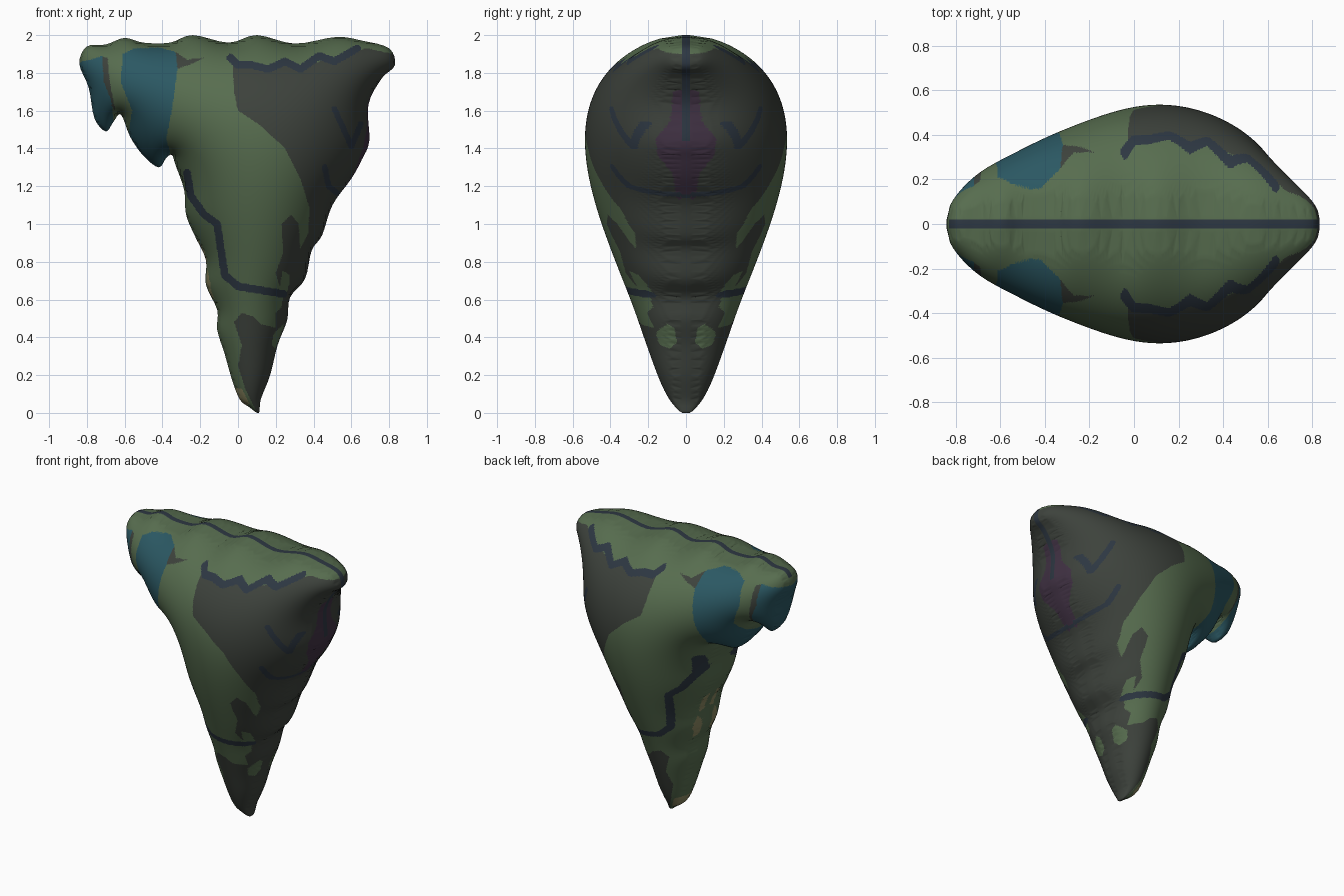
import bpy
import bmesh
from math import sqrt
from mathutils import Vector
from mathutils.geometry import delaunay_2d_cdt, intersect_point_line

default_cube = bpy.data.objects.get("Cube")
if default_cube:
    bpy.data.objects.remove(default_cube, do_unlink=True)

STEP = 0.0133
RIM = 0.02


# ---------- helpers ----------
def linear(channel):
    c = channel / 255
    return c / 12.92 if c <= 0.04045 else ((c + 0.055) / 1.055) ** 2.4


def make_material(name, rgb):
    colour = [linear(c) for c in rgb] + [1]
    material = bpy.data.materials.new(name)
    material.use_nodes = True
    material.diffuse_color = colour
    shader = material.node_tree.nodes["Principled BSDF"]
    shader.inputs["Base Color"].default_value = colour
    shader.inputs["Roughness"].default_value = 0.9
    return material


def smooth_loop(points, cuts):
    """Closed rounded curve through the points."""
    loop, count = [], len(points)
    for i in range(count):
        a, b, c, d = (Vector(points[(i + k) % count]) for k in (-1, 0, 1, 2))
        for k in range(cuts):
            t = k / cuts
            loop.append(b + t * (c - a) / 2 + t * t * (2 * a - 5 * b + 4 * c - d) / 2
                        + t ** 3 * (3 * b - a - 3 * c + d) / 2)
    return loop


def inside(x, z, polygon):
    result = False
    ax, az = polygon[-1]
    for bx, bz in polygon:
        if (az > z) != (bz > z) and x < ax + (z - az) * (bx - ax) / (bz - az):
            result = not result
        ax, az = bx, bz
    return result


def near_path(point, path, width):
    for a, b in zip(path, path[1:]):
        a, b = Vector(a), Vector(b)
        t = intersect_point_line(point, a, b)[1]
        if (a.lerp(b, min(max(t, 0), 1)) - point).length < width:
            return True
    return False


# ---------- outline of the body ----------
outline = smooth_loop([
    (-.84, 1.85), (-.8, 1.94), (-.7, 1.95), (-.6, 1.985), (-.5, 1.96), (-.36, 1.96),
    (-.24, 2), (-.05, 1.96), (.1, 2), (.3, 1.955), (.52, 1.99), (.66, 1.97),
    (.8, 1.93), (.83, 1.84), (.76, 1.77), (.69, 1.63), (.695, 1.44), (.655, 1.34),
    (.6, 1.24), (.5, 1.1), (.445, .94), (.39, .86), (.355, .71), (.275, .61), (.26, .49),
    (.21, .36), (.17, .2), (.12, .07), (.11, 0), (.06, .03), (.01, .07), (-.03, .17),
    (-.07, .31), (-.11, .44), (-.11, .545), (-.17, .68), (-.17, .81), (-.23, .94),
    (-.275, 1.05), (-.285, 1.18), (-.33, 1.31), (-.35, 1.365), (-.38, 1.35), (-.42, 1.3),
    (-.5, 1.36), (-.57, 1.46), (-.62, 1.58), (-.66, 1.54), (-.7, 1.49), (-.76, 1.56),
    (-.79, 1.72)], 4)
shape = [tuple(p) for p in outline]

# ---------- inflate: relax a membrane over the outline ----------
cells = {}
for i in range(-65, 66):
    for j in range(152):
        if inside(i * STEP, j * STEP, shape):
            cells[i, j] = len(cells)


def gap_to_edge(i, j, di, dj):
    low, high = 0, 1
    for _ in range(6):
        mid = (low + high) / 2
        if inside((i + di * mid) * STEP, (j + dj * mid) * STEP, shape):
            low = mid
        else:
            high = mid
    return max(low, 0.1)


stencils, grid_points = [], []
for (i, j), index in cells.items():
    neighbours, weight, nearest = [], 0, 1
    for di, dj in ((1, 0), (-1, 0), (0, 1), (0, -1)):
        other = cells.get((i + di, j + dj))
        if other is None:
            gap = gap_to_edge(i, j, di, dj)
            weight += 1 / gap
            nearest = min(nearest, gap)
        else:
            neighbours.append(other)
            weight += 1
    stencils.append((index, neighbours, weight))
    if nearest > 0.4:
        grid_points.append((i, j))

height = [0.1] * len(cells)
source = 3 * STEP * STEP
for _ in range(260):
    for index, neighbours, weight in stencils:
        total = source
        for n in neighbours:
            total += height[n]
        height[index] += 1.93 * (total / weight - height[index])

# ---------- mesh of the front half ----------
rim_count = len(outline)
flat = outline + [Vector((i * STEP, j * STEP)) for i, j in grid_points]
rim_edges = [(k, (k + 1) % rim_count) for k in range(rim_count)]
points, _, faces, origin, _, _ = delaunay_2d_cdt(flat, rim_edges, [], 1, 1e-5)

bm = bmesh.new()
for point, ids in zip(points, origin):
    depth = RIM
    if ids and min(ids) >= rim_count:
        cell = cells[grid_points[ids[0] - rim_count]]
        depth += sqrt(max(height[cell], 0))
    bm.verts.new((point.x, -depth, point.y))
bm.verts.ensure_lookup_table()
for face in faces:
    bm.faces.new([bm.verts[k] for k in face])

# Refine the steep border, then everything once, so painted patches stay crisp
steep = [e for e in bm.edges if e.calc_length() > 0.045 and not e.is_boundary]
bmesh.ops.subdivide_edges(bm, edges=steep, cuts=2)
bmesh.ops.triangulate(bm, faces=bm.faces[:])
bmesh.ops.subdivide_edges(bm, edges=bm.edges[:], cuts=1, use_grid_fill=True)

# ---------- colours ----------
palette = {
    "moss_green": (87, 109, 79), "charcoal": (61, 66, 60), "teal": (43, 88, 99),
    "navy": (45, 55, 66), "plum": (65, 50, 68), "tan": (136, 132, 94)}
slots = list(palette)
samples = [(f, f.calc_center_median()) for f in bm.faces]


def paint_patch(colour, polygon):
    for face, c in samples:
        if inside(c.x, c.z, polygon):
            face.material_index = slots.index(colour)


def paint_edge_patch(colour, side, polygon):
    """Patch drawn on the narrow side facing +x or -x."""
    for face, c in samples:
        if c.x * side > 0 and inside(-c.y, c.z, polygon):
            face.material_index = slots.index(colour)


def paint_stroke(colour, path, width=0.02):
    for face, c in samples:
        if near_path(Vector((c.x, c.z)), path, width):
            face.material_index = slots.index(colour)


# Large dark flank and dark tip
paint_patch("charcoal", [
    (-.03, 1.87), (-.02, 1.7), (0, 1.6), (.12, 1.52), (.25, 1.4), (.33, 1.24), (.38, 1.08),
    (.37, .95), (.33, .87), (.32, 1), (.28, 1.05), (.23, 1), (.24, .85), (.2, .74),
    (.23, .64), (.4, .64), (.6, 1.1), (.9, 1.8), (.82, 1.9), (.68, 1.93), (.4, 1.85), (.2, 1.83)])
paint_patch("charcoal", [
    (-.02, .48), (.02, .53), (.08, .51), (.12, .47), (.2, .45), (.2, .53), (.3, .62),
    (.3, .3), (.15, -.1), (.1, 0), (.04, .12), (0, .25), (.02, .36)])
# Teal lobes with dark notches
paint_patch("teal", [
    (-.61, 1.9), (-.55, 1.93), (-.42, 1.935), (-.33, 1.91), (-.32, 1.82), (-.35, 1.6),
    (-.38, 1.45), (-.36, 1.38), (-.42, 1.2), (-.6, 1.35), (-.56, 1.6), (-.62, 1.75)])
paint_patch("charcoal", [(-.73, 1.89), (-.69, 1.88), (-.68, 1.76), (-.65, 1.6), (-.72, 1.7)])
paint_patch("teal", [
    (-.9, 1.84), (-.78, 1.87), (-.72, 1.89), (-.71, 1.75), (-.67, 1.65), (-.65, 1.45), (-.9, 1.45)])
paint_patch("charcoal", [(-.33, 1.91), (-.27, 1.87), (-.18, 1.88), (-.24, 1.85), (-.32, 1.82)])
# Small patches on the narrow sides
paint_edge_patch("charcoal", 1, [(0, .5), (.16, .5), (.19, .62), (.16, .72), (0, .72)])
paint_edge_patch("moss_green", 1, [(.17, .63), (.24, .63), (.3, .75), (.25, .73)])
paint_edge_patch("moss_green", 1, [
    (.05, .37), (.09, .34), (.14, .36), (.16, .42), (.1, .47), (.06, .45)])
paint_edge_patch("plum", 1, [
    (0, 1.72), (.07, 1.7), (.08, 1.55), (.16, 1.45), (.15, 1.36), (.07, 1.27), (.05, 1.13), (0, 1.13)])
paint_edge_patch("tan", -1, [(.05, .62), (.1, .6), (.14, .7), (.1, .77), (.06, .73)])
paint_edge_patch("tan", -1, [(.03, .8), (.08, .79), (.1, .9), (.04, .93)])
paint_patch("tan", [(-.02, .13), (.02, .13), (.06, .05), (.03, .02)])
# Painted lines
paint_stroke("navy", [(-.04, 1.88), (0, 1.84), (.08, 1.84), (.16, 1.82), (.25, 1.86),
                      (.33, 1.82), (.43, 1.89), (.51, 1.86), (.63, 1.93)])
paint_stroke("navy", [(-.27, 1.27), (-.25, 1.15), (-.18, 1.05), (-.11, 1), (-.09, .86),
                      (-.07, .73), (0, .67), (.12, .65), (.24, .63)])
paint_stroke("navy", [(.51, 1.61), (.56, 1.5), (.6, 1.41), (.65, 1.53)], 0.015)
paint_stroke("navy", [(.46, 1.3), (.48, 1.2), (.53, 1.16)], 0.015)

# ---------- seam band, then mirror to the back ----------
border = [e for e in bm.edges if e.is_boundary]
for edge in border:
    neighbour = edge.link_faces[0]
    middle = (edge.verts[0].co + edge.verts[1].co) / 2
    extruded = bmesh.ops.extrude_edge_only(bm, edges=[edge])["geom"]
    on_crest = middle.z > 1.9 or (middle.x > 0.3 and middle.z > 1.45)
    for item in extruded:
        if isinstance(item, bmesh.types.BMVert):
            item.co.y = 0
        elif isinstance(item, bmesh.types.BMFace):
            item.material_index = slots.index("navy") if on_crest else neighbour.material_index
seam = [v for v in bm.verts if abs(v.co.y) < RIM / 2]
bmesh.ops.remove_doubles(bm, verts=seam, dist=1e-5)
bmesh.ops.recalc_face_normals(bm, faces=bm.faces[:])
for face in bm.faces:
    face.smooth = True

mesh = bpy.data.meshes.new("body")
bm.to_mesh(mesh)
bm.free()
for name, rgb in palette.items():
    mesh.materials.append(make_material(name, rgb))
body = bpy.data.objects.new("body", mesh)
bpy.context.scene.collection.objects.link(body)
mirror = body.modifiers.new("back_half", "MIRROR")
mirror.use_axis = (False, True, False)
